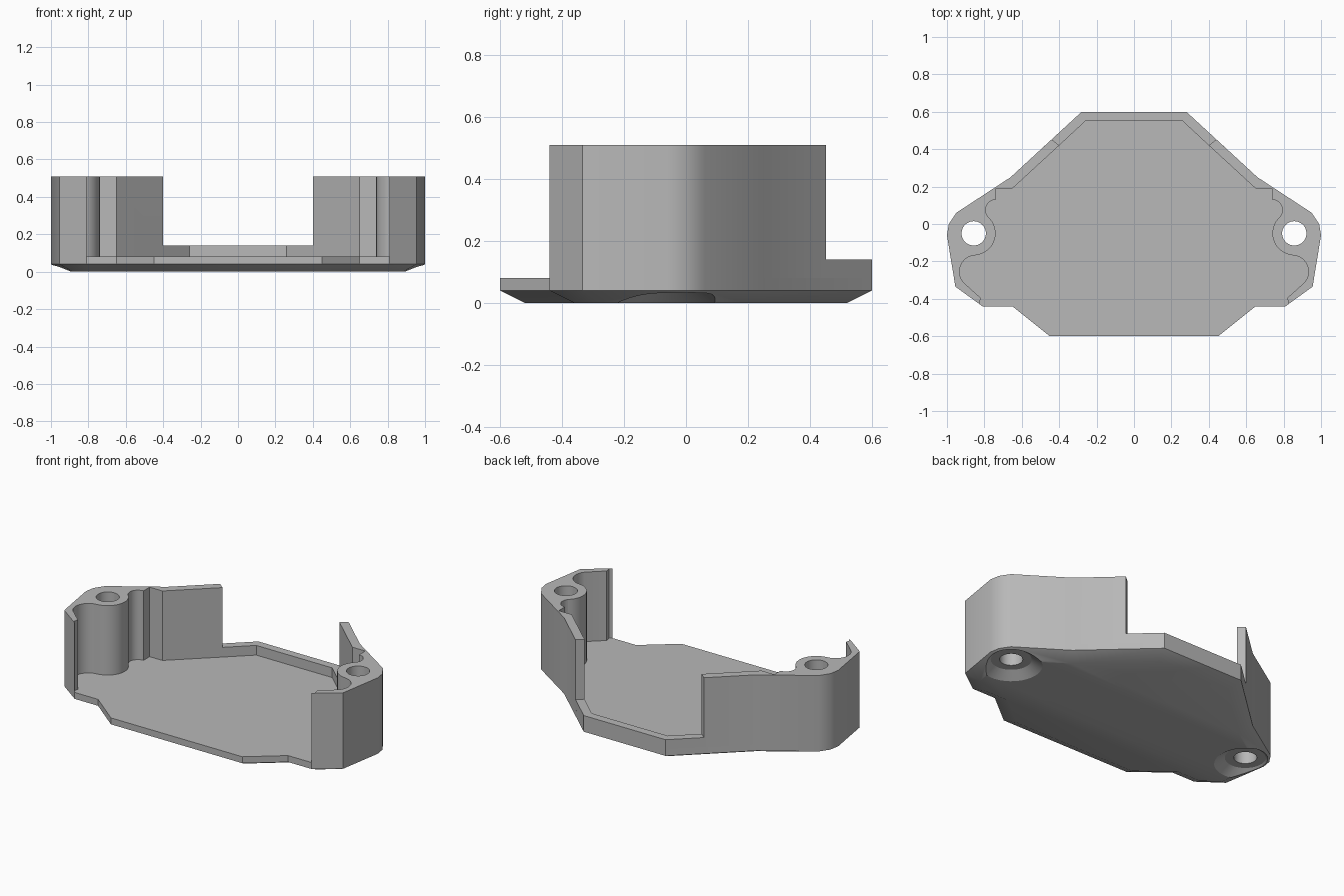
import bpy
import bmesh
from math import sin, cos, radians
from mathutils import Vector

cube = bpy.data.objects.get("Cube")
if cube:
    bpy.data.objects.remove(cube, do_unlink=True)

GREY = (0.48, 0.48, 0.48, 1)
mat = bpy.data.materials.new("plain grey")
mat.diffuse_color = GREY
mat.use_nodes = True
mat.node_tree.nodes["Principled BSDF"].inputs["Base Color"].default_value = GREY

FLOOR_Z, BEVEL_Z, RIM_Z, WALL_Z = 0.08, 0.04, 0.14, 0.51
HOLE = (0.857, -0.05)


def arc(centre, r, a0, a1, n=14):
    angles = [radians(a0 + (a1 - a0) * i / n) for i in range(n + 1)]
    return [(centre[0] + r * cos(a), centre[1] + r * sin(a)) for a in angles]


def mirrored(pts):
    """Flip an outline to the other side, keeping its winding."""
    return [(-x, y) for x, y in reversed(pts)]


def inset(pts, d):
    """Mitred inset of a counter-clockwise outline."""
    out = []
    for i, p in enumerate(pts):
        a, b, c = Vector(pts[i - 1]), Vector(p), Vector(pts[(i + 1) % len(pts)])
        u, v = (b - a).normalized(), (c - b).normalized()
        n1, n2 = Vector((-u.y, u.x)), Vector((-v.y, v.x))
        q = b + (n1 + n2) * (d / (1 + n1.dot(n2)))
        out.append((q.x, q.y))
    return out


def loft(name, layers):
    """Closed solid through a list of (outline, height) layers."""
    bm = bmesh.new()
    rings = [[bm.verts.new((x, y, z)) for x, y in pts] for pts, z in layers]
    bm.faces.new(rings[0][::-1])
    bm.faces.new(rings[-1])
    for low, high in zip(rings, rings[1:]):
        for i in range(len(low)):
            j = (i + 1) % len(low)
            bm.faces.new((low[i], low[j], high[j], high[i]))
    bmesh.ops.recalc_face_normals(bm, faces=bm.faces)
    mesh = bpy.data.meshes.new(name)
    bm.to_mesh(mesh)
    bm.free()
    mesh.materials.append(mat)
    obj = bpy.data.objects.new(name, mesh)
    bpy.context.collection.objects.link(obj)
    return obj


def combine(target, other, operation):
    mod = target.modifiers.new("combine", "BOOLEAN")
    mod.operation, mod.solver, mod.object = operation, "EXACT", other
    bpy.context.view_layer.objects.active = target
    bpy.ops.object.modifier_apply(modifier=mod.name)
    bpy.data.objects.remove(other, do_unlink=True)


# Floor plate with a bevelled underside
side = [(0.45, -0.6), (0.65, -0.44), (0.81, -0.44), (0.955, -0.335),
        (1.0, -0.06), (0.99, 0.0), (0.95, 0.06), (0.66, 0.25), (0.28, 0.6)]
outline = side + mirrored(side)
tray = loft("tray", [(inset(outline, 0.08), 0), (outline, BEVEL_Z), (outline, FLOOR_Z)])

# Tall side wall: outer edge, then back along the pockets and screw boss
cut_out, cut_in = (0.44, 0.4526), (0.40, 0.42)
wall = side[2:8] + [cut_out, cut_in, (0.65, 0.19), (0.738, 0.19)]
wall += arc((0.738, 0.075), 0.055, 90, -40)
wall += arc(HOLE, 0.117, 130, 258)
wall += arc((0.845, -0.255), 0.088, 88, -40)
wall += [(0.82, -0.395), (0.826, -0.428)]
for name, pts in (("left_wall", wall), ("right_wall", mirrored(wall))):
    combine(tray, loft(name, [(pts, 0.06), (pts, WALL_Z)]), "UNION")

# Low rim along the back
rim = [cut_out, (0.28, 0.6), (-0.28, 0.6), (-cut_out[0], cut_out[1]),
       (-cut_in[0], cut_in[1]), (-0.26, 0.55), (0.26, 0.55), cut_in]
combine(tray, loft("back_rim", [(rim, 0.06), (rim, RIM_Z)]), "UNION")

# Screw holes with dished recesses underneath
for s in (1, -1):
    c = (s * HOLE[0], HOLE[1])
    bore = arc(c, 0.065, 0, 352.5, 47)
    combine(tray, loft("screw_hole", [(bore, -0.1), (bore, 0.7)]), "DIFFERENCE")
    dish = [(arc(c, 0.19, 0, 352.5, 47), -0.01), (arc(c, 0.115, 0, 352.5, 47), BEVEL_Z)]
    combine(tray, loft("screw_dish", dish), "DIFFERENCE")

bpy.ops.object.select_all(action="DESELECT")
tray.select_set(True)
bpy.context.view_layer.objects.active = tray
bpy.ops.object.shade_smooth_by_angle(angle=radians(30))
